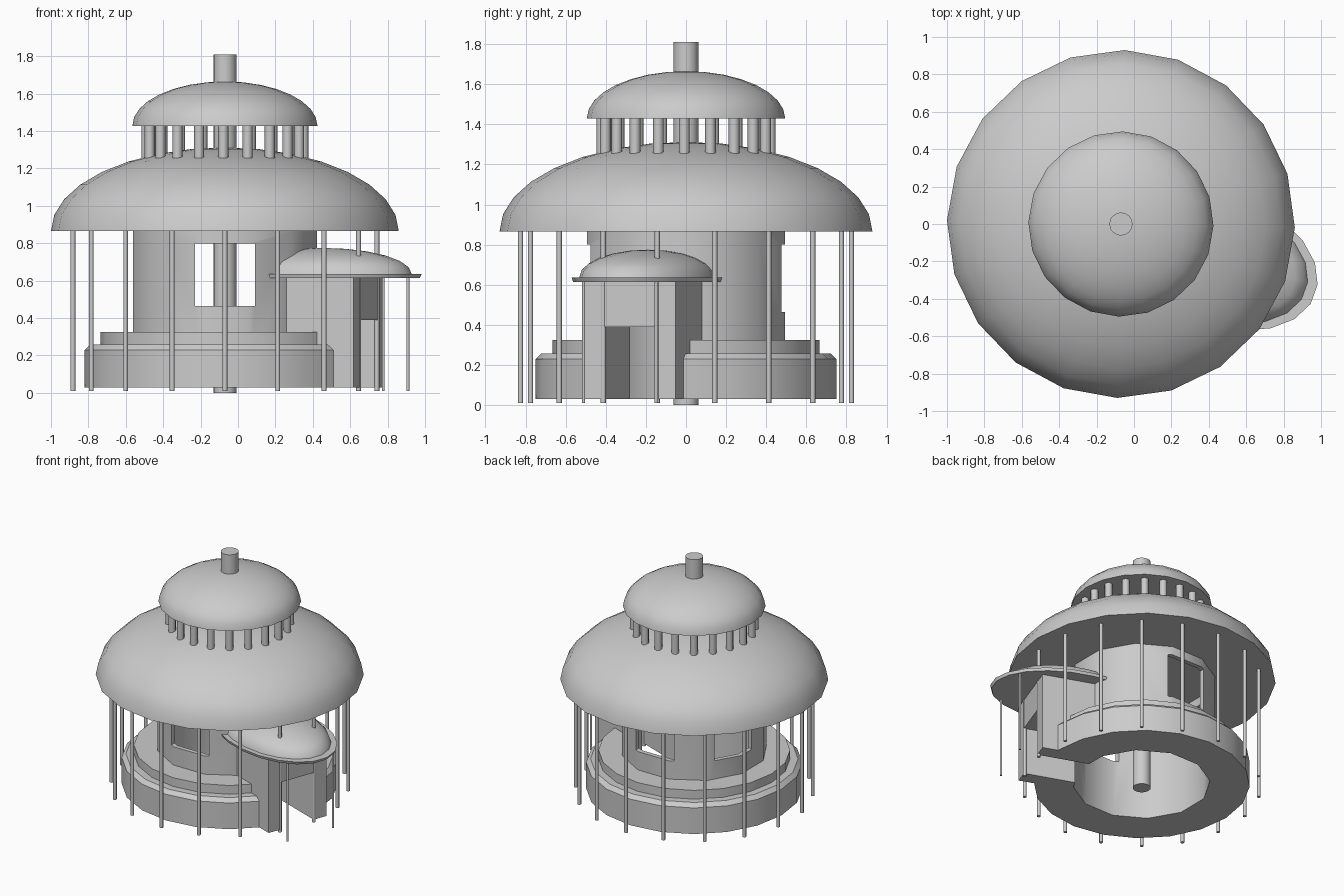
import bpy, bmesh, math
from mathutils import Matrix

if "Cube" in bpy.data.objects:
    bpy.data.objects.remove(bpy.data.objects["Cube"])

CX = -0.07                       # axis of the round building
PORCH = math.radians(-20)        # direction the porch faces
AXIS = Matrix.Translation((CX, 0, 0))
PORCH_M = AXIS @ Matrix.Rotation(PORCH, 4, 'Z')


def finish(bm, name, matrix=AXIS, angle=40):
    bmesh.ops.recalc_face_normals(bm, faces=bm.faces)
    bm.transform(matrix)
    me = bpy.data.meshes.new(name)
    bm.to_mesh(me)
    bm.free()
    ob = bpy.data.objects.new(name, me)
    bpy.context.collection.objects.link(ob)
    smooth(ob, angle)
    return ob


def smooth(ob, angle=40):
    bpy.ops.object.select_all(action='DESELECT')
    ob.select_set(True)
    bpy.context.view_layer.objects.active = ob
    bpy.ops.object.shade_smooth_by_angle(angle=math.radians(angle))


def lathe(name, profile, sides, start=0.0, closed=False, matrix=AXIS, sy=1.0):
    """Revolve (radius, z) points; open profiles get end caps or a pole."""
    bm = bmesh.new()
    rings = []
    for r, z in profile:
        if r < 1e-5:
            rings.append([bm.verts.new((0, 0, z))])
            continue
        angs = [math.radians(start) + 2 * math.pi * i / sides for i in range(sides)]
        rings.append([bm.verts.new((r * math.cos(a), r * sy * math.sin(a), z)) for a in angs])
    pairs = list(zip(rings, rings[1:]))
    if closed:
        pairs.append((rings[-1], rings[0]))
    for a, b in pairs:
        for i in range(sides):
            j = (i + 1) % sides
            if len(b) == 1:
                bm.faces.new((a[i], a[j], b[0]))
            else:
                bm.faces.new((a[i], a[j], b[j], b[i]))
    if not closed:
        for ring in (rings[0], rings[-1]):
            if len(ring) > 1:
                bm.faces.new(ring)
    return finish(bm, name, matrix)


def dome_profile(r, z0, z1, steps=8):
    pts = [(r * math.cos(t), z0 + (z1 - z0) * math.sin(t))
           for t in (math.pi / 2 * i / steps for i in range(steps))]
    return pts + [(0, z1)]


def box(name, lo, hi, matrix):
    bm = bmesh.new()
    bmesh.ops.create_cube(bm, size=1)
    for v in bm.verts:
        v.co = [(l + h) / 2 + c * (h - l) for l, h, c in zip(lo, hi, v.co)]
    return finish(bm, name, matrix)


def cut(ob, cutter):
    cutter.hide_render = True
    bpy.ops.object.select_all(action='DESELECT')
    ob.select_set(True)
    bpy.context.view_layer.objects.active = ob
    m = ob.modifiers.new("cut", 'BOOLEAN')
    m.operation, m.solver, m.object = 'DIFFERENCE', 'EXACT', cutter
    # keep the cut ahead of the smoothing modifier if there is one
    bpy.ops.object.modifier_move_to_index(modifier=m.name, index=0)
    bpy.ops.object.modifier_apply(modifier=m.name)
    bpy.data.objects.remove(cutter)
    smooth(ob)


def rods(name, spots, r, z0, z1, sides):
    """Several upright posts in one mesh."""
    bm = bmesh.new()
    for x, y in spots:
        bmesh.ops.create_cone(bm, cap_ends=True, segments=sides, radius1=r, radius2=r,
                              depth=z1 - z0,
                              matrix=Matrix.Translation((x, y, (z0 + z1) / 2)))
    return bm


def ring_spots(r, n, start):
    return [(r * math.cos(a), r * math.sin(a))
            for a in (math.radians(start + 360 * i / n) for i in range(n))]


# central pole
lathe("central_pole", [(0.062, 0), (0.062, 1.81)], 16)

# roofs
lathe("main_roof", dome_profile(0.93, 0.865, 1.312), 20, -1.2)
lathe("upper_roof", dome_profile(0.495, 1.428, 1.665), 20, -1.2)

# short posts under the upper roof, tall posts under the main roof
finish(rods("p", ring_spots(0.42, 20, -1.2), 0.027, 1.24, 1.43, 8), "upper_posts", angle=50)
finish(rods("p", ring_spots(0.825, 18, -90), 0.013, 0.01, 0.87, 8), "veranda_posts", angle=50)

# round wall with windows and a doorway
wall = lathe("round_wall", [(0.51, 0.03), (0.51, 0.866), (0.475, 0.866), (0.475, 0.03)],
             12, 15, closed=True)
for deg in (-90, 90, 160):
    turn = AXIS @ Matrix.Rotation(math.radians(deg), 4, 'Z')
    cut(wall, box("window_cutter", (0.3, -0.16, 0.465), (0.7, 0.16, 0.80), turn))
cut(wall, box("door_cutter", (0.3, -0.137, -0.1), (0.7, 0.137, 0.39), PORCH_M))

# stepped base ring, interrupted by the porch
base = lathe("stepped_base", [(0.75, 0.03), (0.75, 0.23), (0.72, 0.258), (0.665, 0.258),
                              (0.665, 0.325), (0.485, 0.325), (0.485, 0.03)],
             20, -1.2, closed=True)
cut(base, box("gap_cutter", (0.3, -0.243, -0.1), (0.95, 0.243, 0.6), PORCH_M))


def core(matrix=AXIS):
    return lathe("core_cutter", [(0.49, -0.2), (0.49, 1.0)], 12, 15, matrix=matrix)


# porch walls with a passage
porch = box("porch_walls", (0.38, -0.244, 0.03), (0.82, 0.244, 0.62), PORCH_M)
cut(porch, box("passage_cutter", (0.2, -0.137, -0.1), (1.0, 0.137, 0.39), PORCH_M))
cut(porch, core())

# porch roof: oval slab with a shallow dome, trimmed at the round wall
oval = PORCH_M @ Matrix.Translation((0.556, 0, 0))
roof = lathe("porch_roof",
             [(0.54, 0.615), (0.55, 0.636)] + dome_profile(0.495, 0.636, 0.775, 6),
             20, 9, matrix=oval, sy=0.64)
cut(roof, core())

# thin porch posts
finish(rods("p", [(0.97, 0.195), (0.97, -0.19)], 0.008, 0.01, 0.62, 8),
       "porch_posts", PORCH_M, 50)
